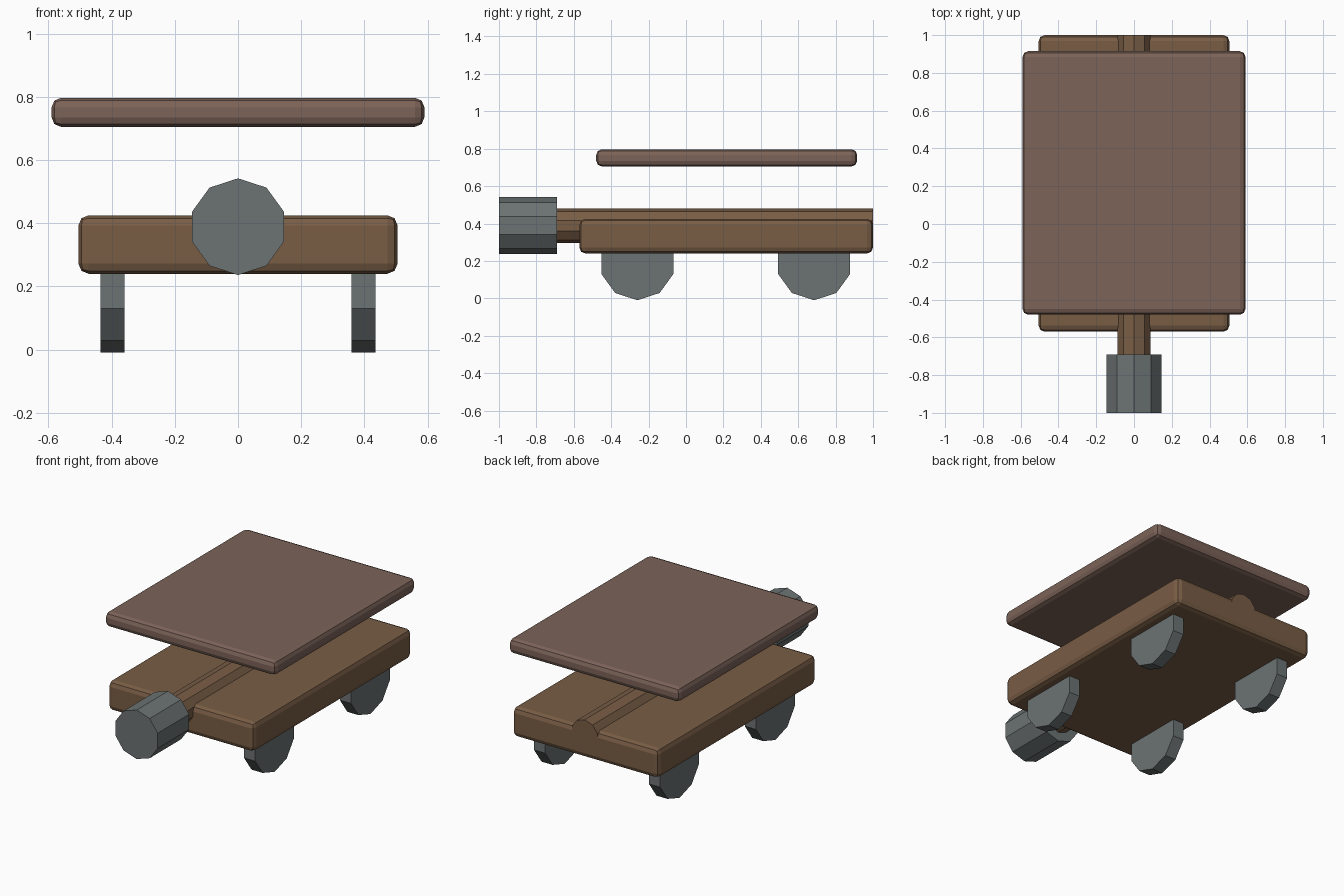
import bpy, math
from mathutils import Matrix

if "Cube" in bpy.data.objects:
    bpy.data.objects.remove(bpy.data.objects["Cube"])


def material(name, rgb):
    m = bpy.data.materials.new(name)
    m.diffuse_color = (*rgb, 1)
    m.use_nodes = True
    m.node_tree.nodes["Principled BSDF"].inputs["Base Color"].default_value = m.diffuse_color
    return m


WOOD = material("wood", (0.19, 0.11, 0.06))
ROOF = material("roof_wood", (0.20, 0.125, 0.098))
IRON = material("iron", (0.15, 0.17, 0.17))


def slab(name, lo, hi, bevel, mat):
    bpy.ops.mesh.primitive_cube_add(size=1)
    o = bpy.context.object
    o.name = name
    o.data.transform(Matrix.Diagonal([b - a for a, b in zip(lo, hi)] + [1]))
    o.location = [(a + b) / 2 for a, b in zip(lo, hi)]
    mod = o.modifiers.new("bevel", 'BEVEL')
    mod.width = bevel
    mod.segments = 2
    o.data.materials.append(mat)


def decagon(name, centre, radius, length, axis, roll, mat):
    bpy.ops.mesh.primitive_cylinder_add(vertices=10, radius=radius, depth=length)
    o = bpy.context.object
    o.name = name
    turn = Matrix.Rotation(math.pi / 2, 4, 'X' if axis == 'Y' else 'Y')
    o.data.transform(turn @ Matrix.Rotation(roll, 4, 'Z'))
    o.location = centre
    o.data.materials.append(mat)


# Wagon bed and the roof board floating above it
slab("wagon_bed", (-0.505, -0.57, 0.24), (0.505, 1.0, 0.425), 0.032, WOOD)
slab("roof", (-0.59, -0.48, 0.705), (0.59, 0.915, 0.797), 0.03, ROOF)

# Battering log and its iron head, a corner pointing up
decagon("ram_log", (0, 0.15, 0.388), 0.093, 1.70, 'Y', 0, WOOD)
decagon("ram_head", (0, -0.845, 0.389), 0.153, 0.31, 'Y', 0, IRON)

# Four wheels resting on a flat side
for sx, side in ((-1, "left"), (1, "right")):
    for y, end in ((-0.26, "front"), (0.685, "back")):
        decagon(f"{end}_{side}_wheel", (sx * 0.397, y, 0.192), 0.202, 0.077,
                'X', math.radians(18), IRON)
